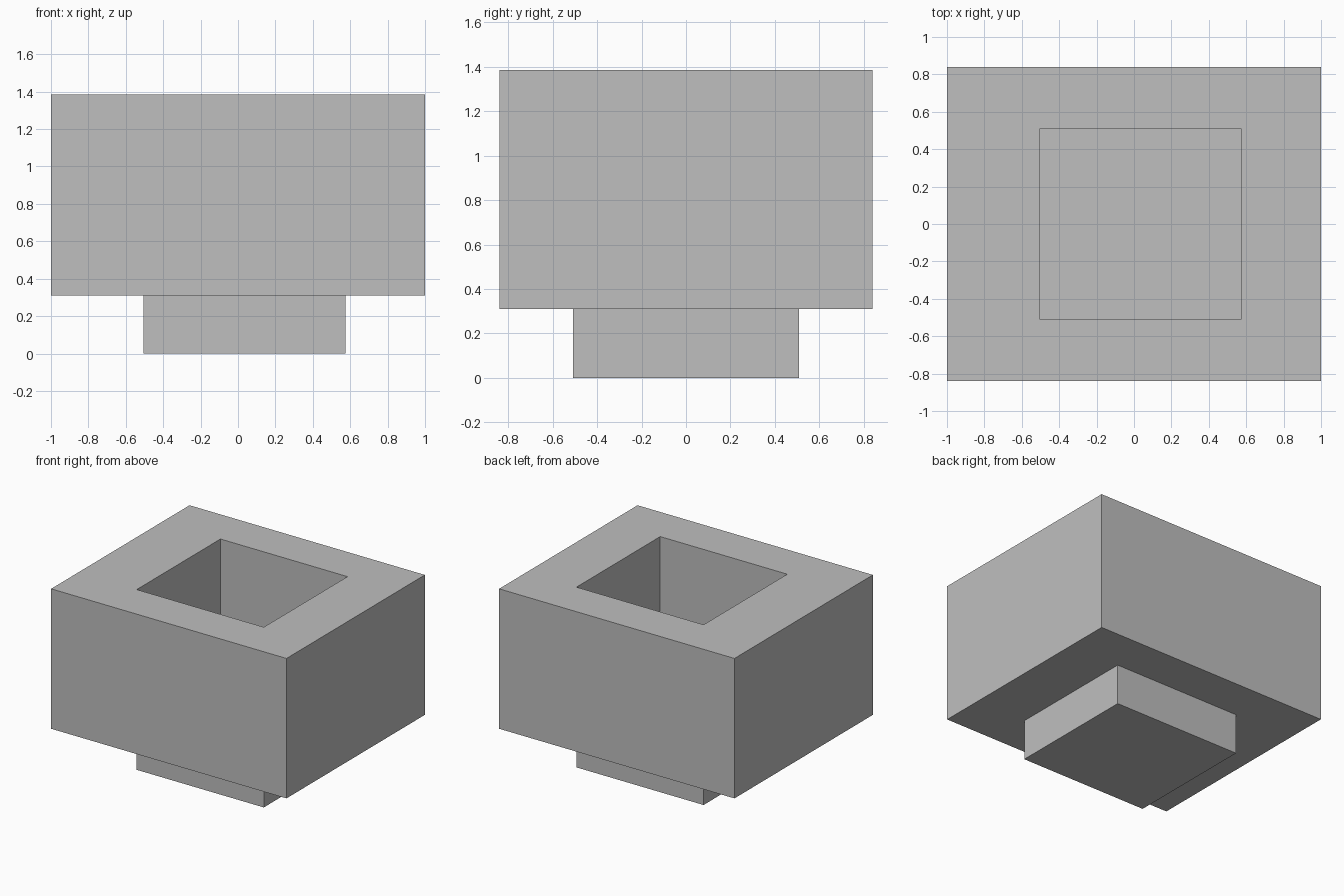
import bpy
import bmesh

cube = bpy.data.objects.get("Cube")
if cube:
    bpy.data.objects.remove(cube, do_unlink=True)

GREY = (0.52, 0.52, 0.52, 1.0)
grey = bpy.data.materials.new("plain_grey")
grey.use_nodes = True
grey.diffuse_color = GREY
grey.node_tree.nodes["Principled BSDF"].inputs["Base Color"].default_value = GREY

# Shared levels and plan rectangles (x0, x1, y0, y1)
FOOT_TOP, BODY_TOP = 0.31, 1.385
OUTER = (-1.0, 1.0, -0.84, 0.84)
INNER = (-0.505, 0.575, -0.508, 0.508)


def ring(bm, rect, z):
    x0, x1, y0, y1 = rect
    return [bm.verts.new((x, y, z)) for x, y in ((x0, y0), (x1, y0), (x1, y1), (x0, y1))]


def bridge(bm, a, b):
    for i in range(4):
        j = (i + 1) % 4
        bm.faces.new((a[i], a[j], b[j], b[i]))


def finish(bm, name):
    bmesh.ops.recalc_face_normals(bm, faces=bm.faces)
    mesh = bpy.data.meshes.new(name)
    bm.to_mesh(mesh)
    bm.free()
    mesh.materials.append(grey)
    bpy.context.collection.objects.link(bpy.data.objects.new(name, mesh))


# Body: thick rectangular collar around an off-centre square opening
bm = bmesh.new()
loops = [ring(bm, OUTER, FOOT_TOP), ring(bm, OUTER, BODY_TOP),
         ring(bm, INNER, BODY_TOP), ring(bm, INNER, FOOT_TOP)]
for k in range(4):
    bridge(bm, loops[k], loops[(k + 1) % 4])
finish(bm, "hollow_body")

# Foot: block under the opening, its top forms the floor of the recess
bm = bmesh.new()
low, high = ring(bm, INNER, 0.0), ring(bm, INNER, FOOT_TOP)
bridge(bm, low, high)
bm.faces.new(low)
bm.faces.new(high)
finish(bm, "foot")
